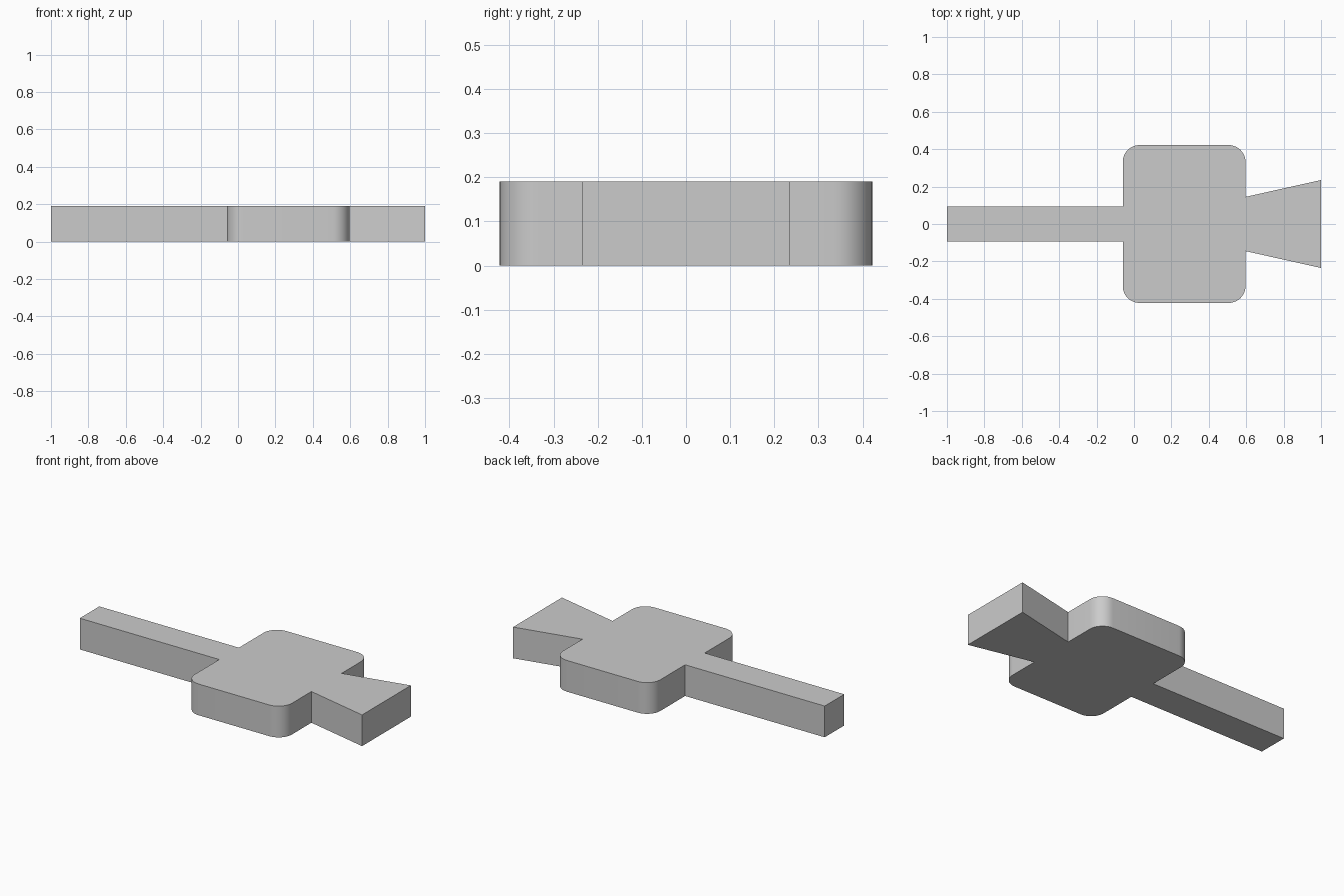
import bpy, bmesh
from math import sin, cos, pi, radians

if "Cube" in bpy.data.objects:
    bpy.data.objects.remove(bpy.data.objects["Cube"], do_unlink=True)

HEIGHT = 0.19
BODY_X0, BODY_X1, BODY_Y = -0.06, 0.596, 0.422
RADIUS, STEPS = 0.09, 10
ARM_Y, NECK_Y, TAIL_Y = 0.094, 0.145, 0.235

grey = bpy.data.materials.new("plain_grey")
grey.use_nodes = True
colour = (0.6, 0.6, 0.6, 1)
grey.diffuse_color = colour
grey.node_tree.nodes["Principled BSDF"].inputs["Base Color"].default_value = colour


def corner(cx, cy, start, end):
    """Points of a rounded corner, from one angle to another."""
    angles = [start + (end - start) * i / STEPS for i in range(STEPS + 1)]
    return [(cx + RADIUS * cos(a), cy + RADIUS * sin(a)) for a in angles]


# Back half of the outline, from the arm tip to the flared tail
half = [(-1, ARM_Y), (BODY_X0, ARM_Y)]
half += corner(BODY_X0 + RADIUS, BODY_Y - RADIUS, pi, pi / 2)
half += corner(BODY_X1 - RADIUS, BODY_Y - RADIUS, pi / 2, 0)
half += [(BODY_X1, NECK_Y), (1, TAIL_Y)]

# Mirror it to close the outline, then extrude to a solid plate
outline = half + [(x, -y) for x, y in reversed(half)]
bm = bmesh.new()
base = bm.faces.new([bm.verts.new((x, y, 0)) for x, y in outline])
raised = bmesh.ops.extrude_face_region(bm, geom=[base], use_keep_orig=True)["geom"]
top_verts = [g for g in raised if isinstance(g, bmesh.types.BMVert)]
bmesh.ops.translate(bm, verts=top_verts, vec=(0, 0, HEIGHT))
bmesh.ops.recalc_face_normals(bm, faces=bm.faces)

mesh = bpy.data.meshes.new("flat_plate")
bm.to_mesh(mesh)
bm.free()
mesh.materials.append(grey)
plate = bpy.data.objects.new("flat_plate", mesh)
bpy.context.collection.objects.link(plate)

# Smooth the rounded corners only
bpy.ops.object.select_all(action="DESELECT")
plate.select_set(True)
bpy.context.view_layer.objects.active = plate
bpy.ops.object.shade_smooth_by_angle(angle=radians(30))
